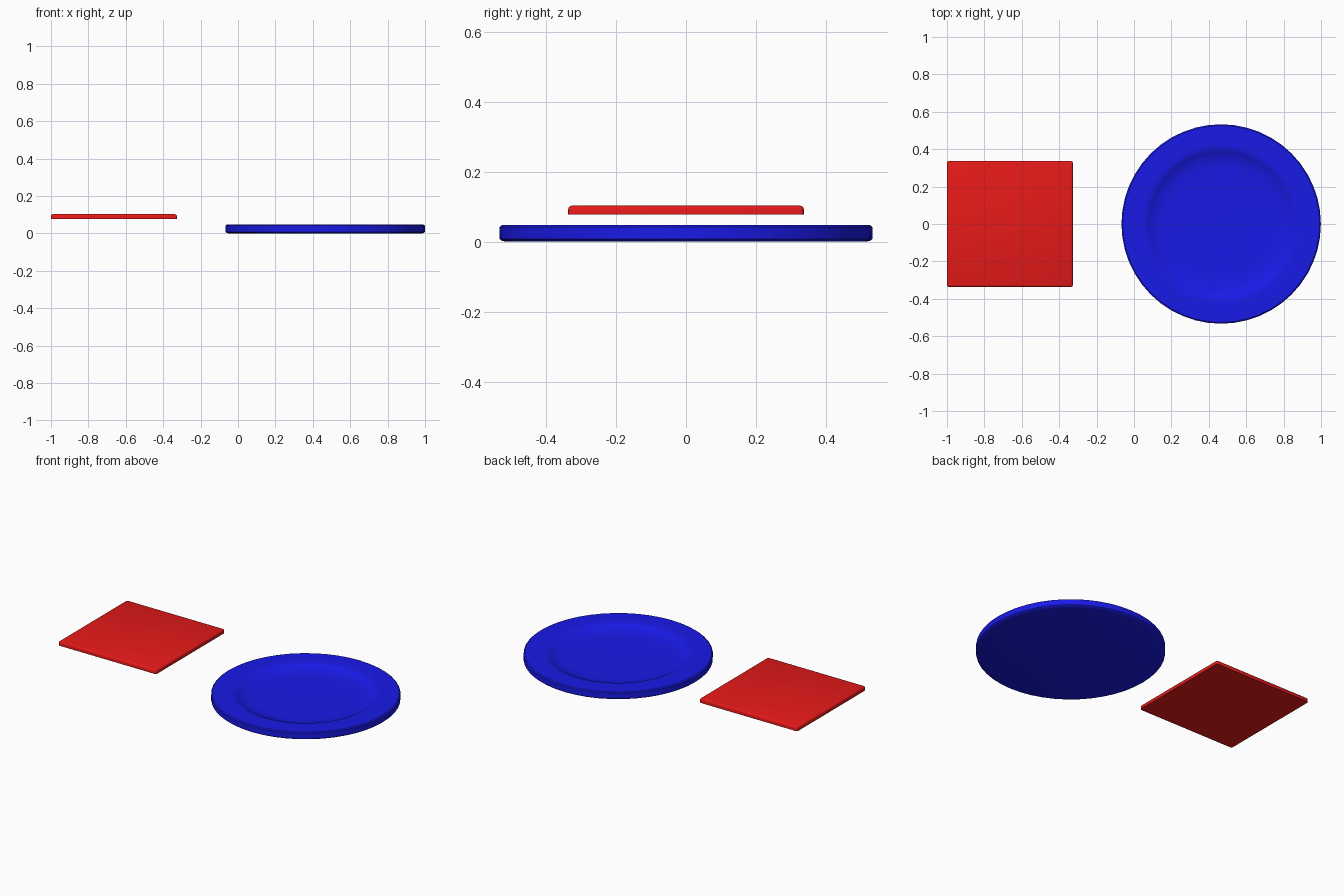
import bpy, bmesh
from math import radians

if "Cube" in bpy.data.objects:
    bpy.data.objects.remove(bpy.data.objects["Cube"])


def finish(name, bm, color, loc):
    bmesh.ops.recalc_face_normals(bm, faces=bm.faces)
    me = bpy.data.meshes.new(name)
    bm.to_mesh(me)
    bm.free()
    ob = bpy.data.objects.new(name, me)
    bpy.context.collection.objects.link(ob)
    ob.location = loc
    mat = bpy.data.materials.new(name + "_colour")
    mat.diffuse_color = color
    mat.use_nodes = True
    mat.node_tree.nodes["Principled BSDF"].inputs["Base Color"].default_value = mat.diffuse_color
    me.materials.append(mat)
    bpy.ops.object.select_all(action='DESELECT')
    ob.select_set(True)
    bpy.context.view_layer.objects.active = ob
    bpy.ops.object.shade_smooth_by_angle(angle=radians(35))
    return ob


# Plate: lathed profile with a flat rim and a shallow well
profile = [(0, 0.016), (0.28, 0.016), (0.32, 0.018), (0.355, 0.024), (0.38, 0.033),
           (0.395, 0.042), (0.41, 0.046), (0.43, 0.047), (0.526, 0.047), (0.533, 0.042),
           (0.533, 0.008), (0.527, 0.003), (0.515, 0), (0, 0)]
bm = bmesh.new()
vs = [bm.verts.new((r, 0, z)) for r, z in profile]
es = [bm.edges.new(p) for p in zip(vs, vs[1:])]
bmesh.ops.spin(bm, geom=vs + es, cent=(0, 0, 0), axis=(0, 0, 1),
               angle=radians(360), steps=48, use_duplicate=False)
bmesh.ops.remove_doubles(bm, verts=bm.verts, dist=1e-5)
finish("plate", bm, (0.01, 0.01, 0.8, 1), (0.466, 0, 0))

# Napkin: thin floating square, rounded along its top edge and corners
bm = bmesh.new()
bmesh.ops.create_cube(bm, size=1)
bmesh.ops.scale(bm, vec=(0.673, 0.673, 0.026), verts=bm.verts)
rounded = [e for e in bm.edges if max(v.co.z for v in e.verts) > 0]
bmesh.ops.bevel(bm, geom=rounded, offset=0.01, segments=3, profile=0.5, affect='EDGES')
finish("napkin", bm, (0.8, 0.01, 0.01, 1), (-0.6635, 0, 0.09))
